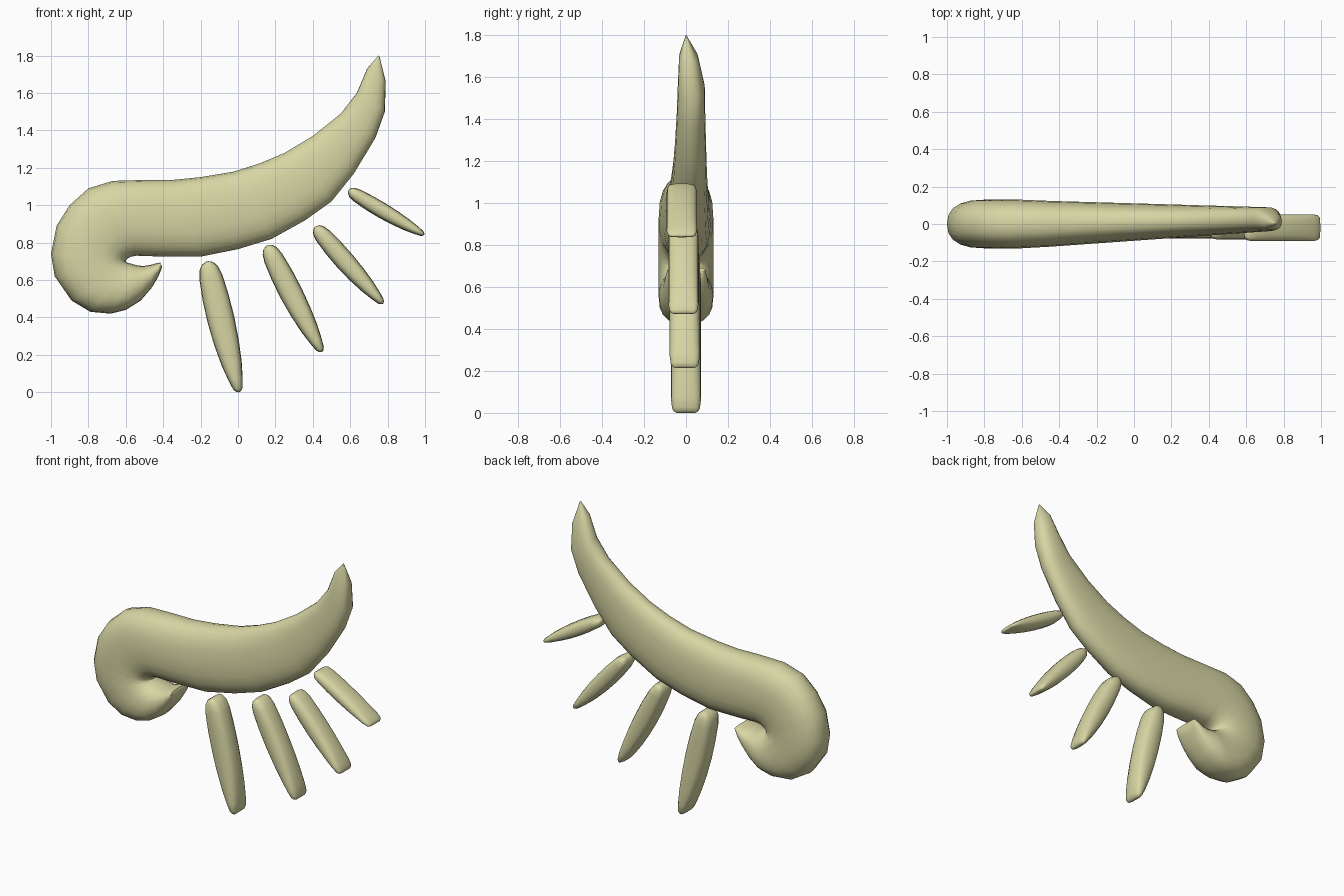
import bpy
import bmesh
import math
from mathutils import Vector

cube = bpy.data.objects.get("Cube")
if cube:
    bpy.data.objects.remove(cube, do_unlink=True)

# One pale colour for every part
PALE = (0.68, 0.67, 0.37, 1.0)
mat = bpy.data.materials.new("pale_khaki")
mat.use_nodes = True
mat.diffuse_color = PALE
shader = mat.node_tree.nodes["Principled BSDF"]
shader.inputs["Base Color"].default_value = PALE
shader.inputs["Roughness"].default_value = 0.6


def signed_power(value, power):
    return math.copysign(abs(value) ** power, value)


def loft(name, sections, sides, squareness):
    """Skin rounded rings; a section is (upper point, lower point, half width)."""
    bm = bmesh.new()
    rings = []
    for upper, lower, width in sections:
        centre, arm = (upper + lower) / 2, (upper - lower) / 2
        ring = []
        for i in range(sides):
            angle = math.tau * i / sides
            across = signed_power(math.sin(angle), squareness)
            along = signed_power(math.cos(angle), squareness)
            ring.append(bm.verts.new(centre + arm * along + Vector((0, width * across, 0))))
        rings.append(ring)
    for a, b in zip(rings, rings[1:]):
        for i in range(sides):
            j = (i + 1) % sides
            bm.faces.new((a[i], a[j], b[j], b[i]))
    bm.faces.new(rings[0])
    bm.faces.new(rings[-1])
    bmesh.ops.remove_doubles(bm, verts=bm.verts, dist=0.0005)
    bmesh.ops.recalc_face_normals(bm, faces=bm.faces)
    mesh = bpy.data.meshes.new(name)
    bm.to_mesh(mesh)
    bm.free()
    mesh.materials.append(mat)
    obj = bpy.data.objects.new(name, mesh)
    bpy.context.collection.objects.link(obj)
    bpy.ops.object.select_all(action='DESELECT')
    obj.select_set(True)
    bpy.context.view_layer.objects.active = obj
    bpy.ops.object.shade_smooth_by_angle(angle=math.radians(50))
    return obj


# Curved body: outer x, z and inner x, z from the pointed tip to the neck
body_edges = [
    (.75, 1.8, .757, 1.795), (.69, 1.73, .79, 1.66), (.635, 1.6, .785, 1.5),
    (.55, 1.49, .735, 1.36), (.4, 1.37, .62, 1.17), (.25, 1.28, .5, 1.02),
    (.12, 1.225, .36, .92), (-.02, 1.18, .18, .82), (-.2, 1.15, 0, .765),
    (-.35, 1.135, -.2, .725), (-.5, 1.135, -.4, .725), (-.67, 1.13, -.54, .73),
]
# Head curling round the notch into the hooked end
head_edges = [
    (-.8, 1.09, -.57, .725), (-.9, 1, -.59, .715), (-.97, .89, -.6, .705),
    (-1, .74, -.6, .698), (-.98, .62, -.59, .692), (-.89, .49, -.575, .688),
    (-.79, .43, -.56, .685), (-.68, .42, -.545, .68), (-.6, .44, -.53, .677),
    (-.52, .49, -.505, .675), (-.46, .56, -.47, .68), (-.425, .62, -.435, .69),
    (-.405, .67, -.415, .693),
]
sections = []
for ox, oz, ix, iz in body_edges + head_edges:
    mid = (ox + ix) / 2
    width = min(.13, .1 - .05 * mid)
    shift = .025 * max(0, min(1, (mid + .5) / 1.2))
    if oz > 1.7:                      # pointed tip
        width, shift = (.002, 0) if oz > 1.75 else (.045, .012)
    elif oz < .7 and mid > -.56:      # narrowing hook
        width = .12 - .03 * (oz - .44) / .23
    sections.append((Vector((ox, shift, oz)), Vector((ix, shift, iz)), width))
loft("curved_body", sections, 20, .82)

# Flattened fringe pieces: position along, thickness share, width share
fringe_profile = [
    (0, .05, .6), (.015, .42, .8), (.05, .68, .95), (.12, .86, 1), (.28, .98, 1),
    (.45, 1, 1), (.62, .92, 1), (.78, .75, 1), (.9, .53, 1), (.97, .36, .92),
    (.992, .2, .78), (1, .04, .6),
]


def fringe(name, start, end, thickness, y, bow):
    a, b = Vector((start[0], y, start[1])), Vector((end[0], y, end[1]))
    axis = (b - a).normalized()
    side = Vector((-axis.z, 0, axis.x))
    rings = []
    for t, thick, wide in fringe_profile:
        centre = a.lerp(b, t) + side * bow * math.sin(math.pi * t)
        arm = side * thickness * thick
        rings.append((centre + arm, centre - arm, .072 * wide))
    loft(name, rings, 16, .72)


fringe("fringe_lower", (-.165, .7), (.005, 0), .073, 0, -.002)
fringe("fringe_second", (.155, .785), (.448, .215), .062, -.006, -.002)
fringe("fringe_third", (.412, .885), (.775, .474), .053, -.012, -.002)
fringe("fringe_upper", (.59, 1.08), (.995, .842), .042, -.02, -.002)
